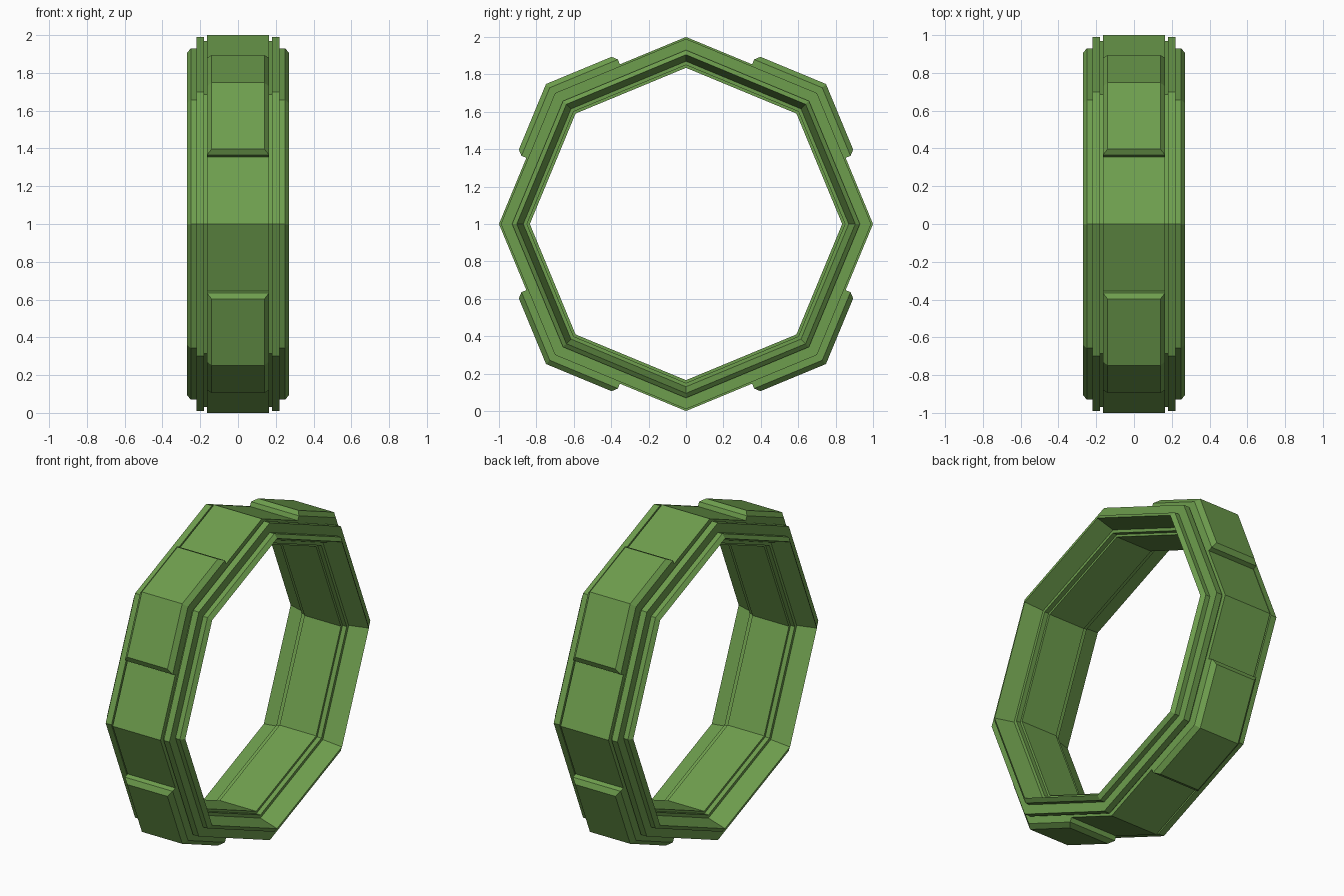
import bpy
import bmesh
import math
from mathutils import Matrix, Vector

cube = bpy.data.objects.get("Cube")
if cube:
    bpy.data.objects.remove(cube, do_unlink=True)

green = bpy.data.materials.new("leaf_green")
green.use_nodes = True
color = (0.155, 0.34, 0.075, 1)
green.diffuse_color = color
green.node_tree.nodes["Principled BSDF"].inputs["Base Color"].default_value = color

SIDES = 8
STEP = math.tau / SIDES
CENTRE = Vector((0, 0, 1))


def finish(name, bm):
    bmesh.ops.recalc_face_normals(bm, faces=bm.faces)
    mesh = bpy.data.meshes.new(name)
    bm.to_mesh(mesh)
    bm.free()
    mesh.materials.append(green)
    obj = bpy.data.objects.new(name, mesh)
    obj.location = CENTRE
    bpy.context.collection.objects.link(obj)
    return obj


def bridge(bm, a, b):
    for i in range(len(a)):
        j = (i + 1) % len(a)
        bm.faces.new((a[i], a[j], b[j], b[i]))


# Octagonal ring: stepped half profile (x, radius), mirrored and swept.
# The inside flares gently towards both rims from a stepped central band.
half = [(0.165, 1.0), (0.165, 0.97), (0.18, 0.97), (0.18, 0.99),
        (0.22, 0.99), (0.22, 0.93), (0.25, 0.93), (0.27, 0.905),
        (0.155, 0.87), (0.155, 0.85), (0.126, 0.85), (0.126, 0.835)]
profile = half + [(-x, r) for x, r in reversed(half)]
bm = bmesh.new()
loops = []
for k in range(SIDES):
    a = k * STEP
    loops.append([bm.verts.new((x, r * math.sin(a), r * math.cos(a))) for x, r in profile])
for k in range(SIDES):
    bridge(bm, loops[k], loops[(k + 1) % SIDES])
finish("stepped_ring", bm)


# Raised pad wrapping one corner, from mid-side to mid-side, with chamfered rim
def corner_pad(name, angle):
    bm = bmesh.new()
    layers = []
    for width, apothem, inset in [(0.165, 0.915, 0), (0.165, 0.952, 0), (0.139, 0.978, 0.025)]:
        corner = apothem * math.tan(STEP / 2)
        # Stations in the frame of the corner: y across, z outward
        ends = []
        for side in (-1, 1):
            out = Vector((0, side * math.sin(STEP / 2), math.cos(STEP / 2)))
            along = Vector((0, -side * math.cos(STEP / 2), math.sin(STEP / 2)))
            ends.append(out * apothem + along * inset)
            tip = out * apothem + along * corner
        path = [ends[0], tip, ends[1]]
        loop = [p + Vector((width, 0, 0)) for p in path]
        loop += [p - Vector((width, 0, 0)) for p in reversed(path)]
        layers.append([bm.verts.new(p) for p in loop])
    for low, high in zip(layers, layers[1:]):
        bridge(bm, low, high)
    for v in (layers[0], layers[-1]):
        bm.faces.new((v[0], v[1], v[4], v[5]))
        bm.faces.new((v[1], v[2], v[3], v[4]))
    bm.transform(Matrix.Rotation(angle, 4, "X"))
    finish(name, bm)


for i, name in enumerate(["upper_front", "lower_front", "lower_back", "upper_back"]):
    corner_pad(name + "_pad", math.pi / 4 + i * math.pi / 2)
